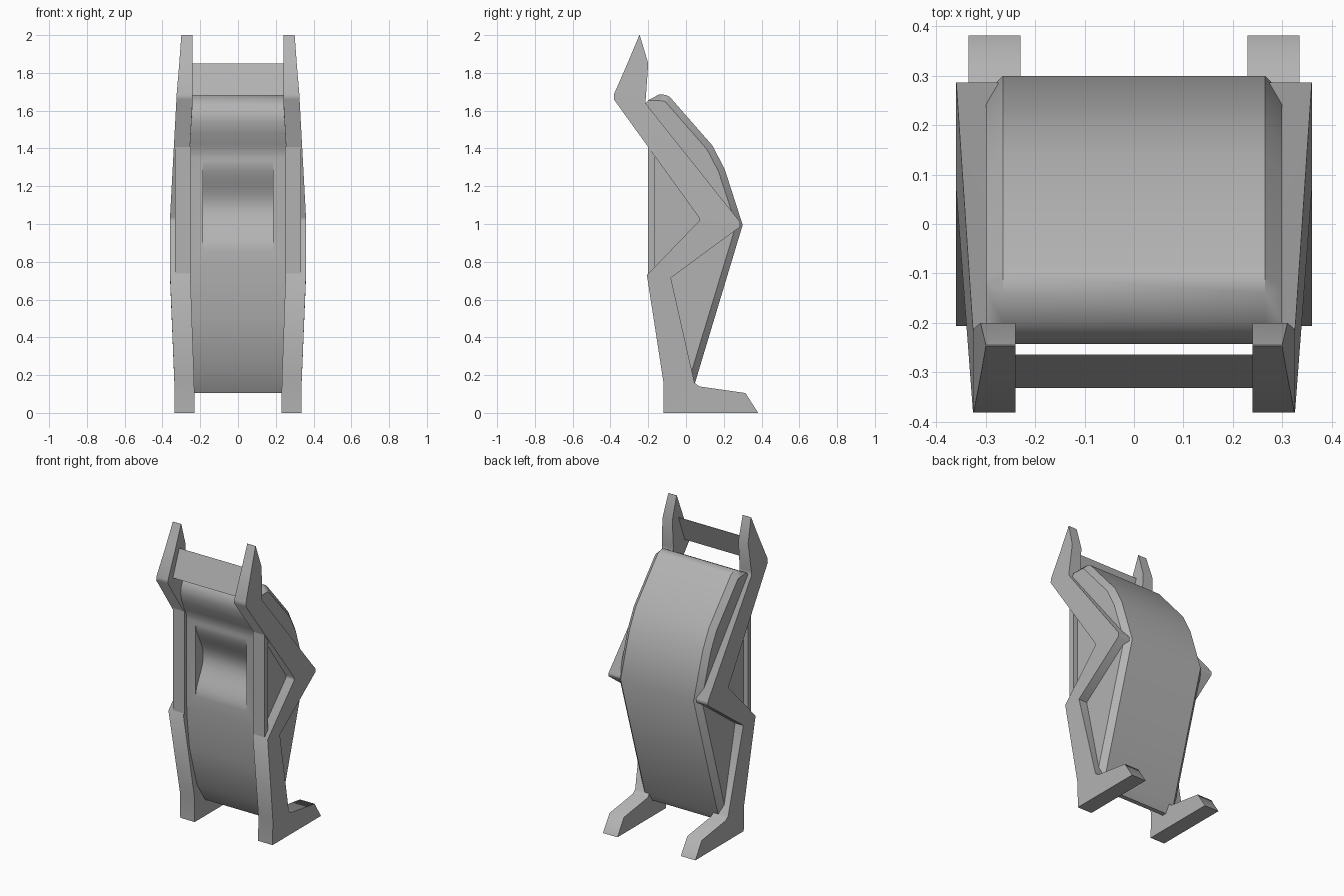
import bpy, math
from mathutils import Vector

if "Cube" in bpy.data.objects:
    bpy.data.objects.remove(bpy.data.objects["Cube"])

grey = bpy.data.materials.new("mid_grey")
grey.diffuse_color = (0.45, 0.45, 0.45, 1)
grey.use_nodes = True
grey.node_tree.nodes["Principled BSDF"].inputs["Base Color"].default_value = grey.diffuse_color


def make(name, verts, faces, angle=30, mirror=False):
    me = bpy.data.meshes.new(name)
    me.from_pydata(verts, [], faces)
    me.materials.append(grey)
    ob = bpy.data.objects.new(name, me)
    bpy.context.collection.objects.link(ob)
    bpy.ops.object.select_all(action='DESELECT')
    ob.select_set(True)
    bpy.context.view_layer.objects.active = ob
    bpy.ops.object.mode_set(mode='EDIT')
    bpy.ops.mesh.select_all(action='SELECT')
    bpy.ops.mesh.normals_make_consistent(inside=False)
    bpy.ops.object.mode_set(mode='OBJECT')
    if angle:
        bpy.ops.object.shade_smooth_by_angle(angle=math.radians(angle))
    if mirror:
        ob.modifiers.new("Mirror", 'MIRROR')
    return ob


def loft(rings):
    # closed rings of equal length -> capped skin
    n = len(rings[0])
    verts = [v for r in rings for v in r]
    faces = [(i * n + j, i * n + (j + 1) % n, (i + 1) * n + (j + 1) % n, (i + 1) * n + j)
             for i in range(len(rings) - 1) for j in range(n)]
    faces += [tuple(range(n)), tuple(range(len(verts) - n, len(verts)))]
    return verts, faces


# Side frame: sections of (front y, z), (back y, z), following arm, knee, leg and foot
sections = [
    ((-0.247, 2.0), (-0.245, 2.0)),
    ((-0.31, 1.85), (-0.20, 1.85)),
    ((-0.382, 1.685), (-0.213, 1.665)),
    ((-0.382, 1.66), (-0.215, 1.64)),
    ((0.068, 1.035), (0.287, 1.01)),
    ((0.068, 1.015), (0.287, 0.985)),
    ((-0.207, 0.73), (-0.08, 0.715)),
    ((-0.12, 0.165), (0.045, 0.16)),
    ((-0.12, 0.0), (0.07, 0.14)),
    ((0.382, 0.0), (0.315, 0.105)),
]
outer = [0.30, 0.311, 0.325, 0.326, 0.36, 0.36, 0.36, 0.337, 0.335, 0.335]
inner = [0.24, 0.24, 0.24, 0.24, 0.275, 0.275, 0.252, 0.232, 0.23, 0.23]
rings = [[(xi, *f), (xo, *f), (xo, *b), (xi, *b)]
         for (f, b), xo, xi in zip(sections, outer, inner)]
make("side_frame", *loft(rings), angle=66, mirror=True)

# Front rail bridging the bend of each frame
rail = [[(x, y, z) for x, y in ((0.25, -0.2), (0.333, -0.2), (0.333, -0.165), (0.25, -0.165))]
        for z in (0.73, 1.41)]
make("front_rail", *loft(rail), mirror=True)

# Thin handle plate between the arm tips
plate = [(-0.332, 1.68), (-0.266, 1.85), (-0.264, 1.849), (-0.33, 1.679)]
make("handle_plate", *loft([[(x, y, z) for y, z in plate] for x in (-0.26, 0.26)]))

# Padded body: front profile (square edge) then back profile (chamfered edge)
front = [(-0.20, 1.655), (-0.23, 1.62), (-0.243, 1.58), (-0.243, 1.54), (-0.225, 1.48),
         (-0.195, 1.42), (-0.178, 1.38), (-0.175, 1.35), (-0.175, 0.78), (-0.155, 0.5),
         (-0.09, 0.23), (-0.01, 0.105)]
back = [(0.02, 0.105), (0.045, 0.15), (0.30, 0.995), (0.205, 1.29),
        (0.14, 1.415), (-0.085, 1.672), (-0.105, 1.683), (-0.14, 1.687)]
prof = [Vector(p) for p in front + back]
inset = []
for i, p in enumerate(prof):
    a = (p - prof[i - 1]).normalized()
    b = (prof[(i + 1) % len(prof)] - p).normalized()
    t = (a + b).normalized()
    inward = Vector((-t.y, t.x))
    inset.append(p + inward * 0.035 if i >= len(front) else p)
rings = [[(x, *p) for p in pr] for x, pr in
         ((-0.30, inset), (-0.265, prof), (0.265, prof), (0.30, inset))]
body = make("padded_body", *loft(rings), angle=None)

# Scooped hollow in the front of the body
steps = 16
cut = [(-0.176 + 0.08 * (1 - math.cos(2 * math.pi * i / steps)) / 2,
        0.85 + 0.49 * i / steps) for i in range(steps + 1)]
cut += [(-0.3, 1.34), (-0.3, 0.85)]
cutter = make("hollow_cutter", *loft([[(x, *p) for p in cut] for x in (-0.185, 0.185)]), angle=None)
cutter.hide_render = True
mod = body.modifiers.new("Hollow", 'BOOLEAN')
mod.object, mod.operation, mod.solver = cutter, 'DIFFERENCE', 'EXACT'
bpy.ops.object.select_all(action='DESELECT')
body.select_set(True)
bpy.context.view_layer.objects.active = body
bpy.ops.object.modifier_apply(modifier=mod.name)
bpy.data.objects.remove(cutter)
bpy.ops.object.shade_smooth_by_angle(angle=math.radians(40))
